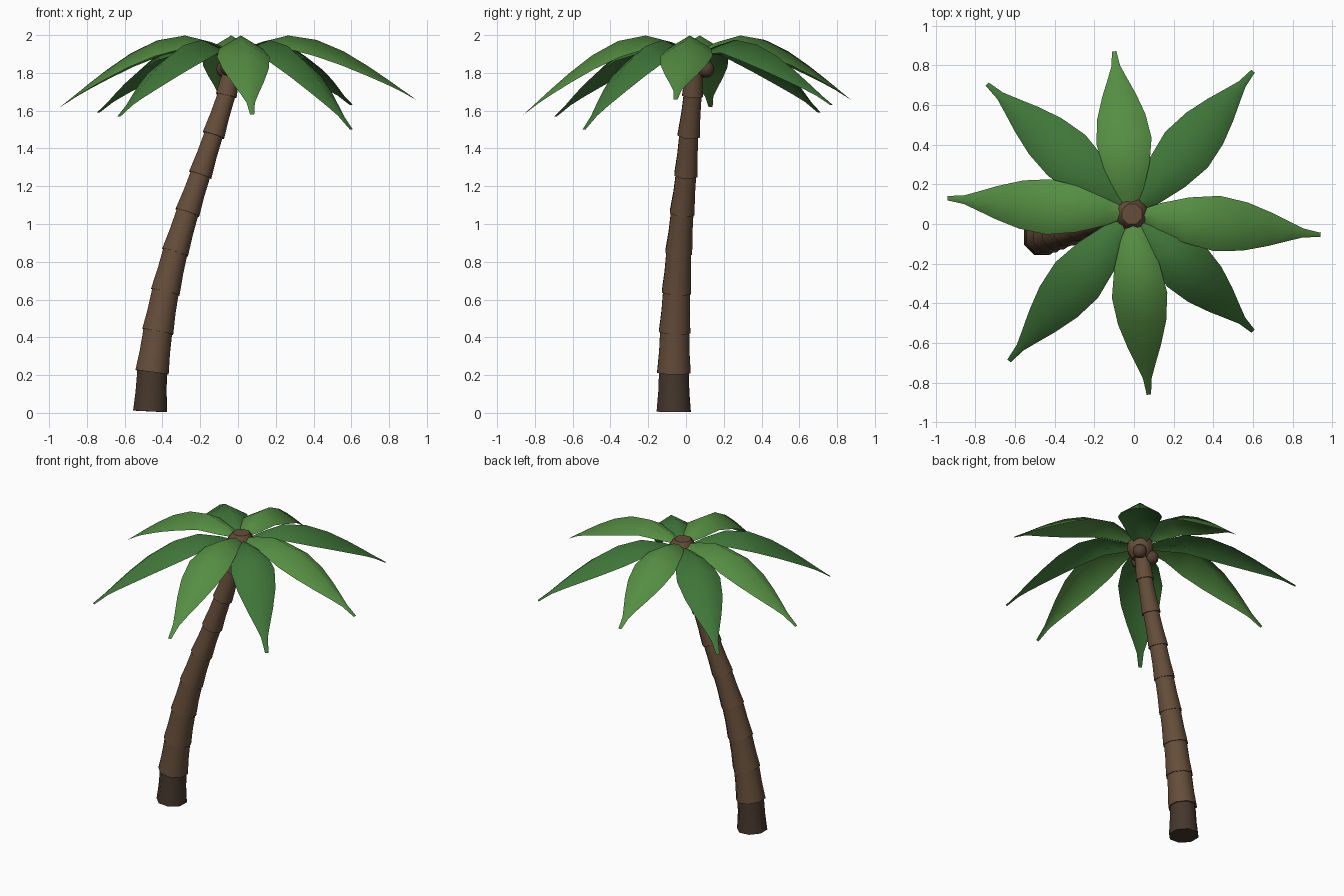
import bpy, bmesh, math
from mathutils import Vector

if "Cube" in bpy.data.objects:
    bpy.data.objects.remove(bpy.data.objects["Cube"])


def material(name, rgb):
    m = bpy.data.materials.new(name)
    m.diffuse_color = (*rgb, 1)
    m.use_nodes = True
    m.node_tree.nodes["Principled BSDF"].inputs["Base Color"].default_value = m.diffuse_color
    return m


bark = material("bark", (0.13, 0.075, 0.042))
dark_bark = material("dark_bark", (0.06, 0.038, 0.025))
nut = material("nut", (0.09, 0.05, 0.033))
light_green = material("light_green", (0.09, 0.27, 0.055))
deep_green = material("deep_green", (0.05, 0.18, 0.04))


def add_object(name, bm, mat, angle=50):
    bmesh.ops.recalc_face_normals(bm, faces=bm.faces)
    me = bpy.data.meshes.new(name)
    bm.to_mesh(me)
    bm.free()
    ob = bpy.data.objects.new(name, me)
    bpy.context.collection.objects.link(ob)
    me.materials.append(mat)
    bpy.ops.object.select_all(action='DESELECT')
    ob.select_set(True)
    bpy.context.view_layer.objects.active = ob
    bpy.ops.object.shade_smooth_by_angle(angle=math.radians(angle))
    return ob


def ring(bm, centre, axis, r, n=8):
    u = Vector((0, 1, 0)).cross(axis).normalized()
    v = axis.cross(u).normalized()
    return [bm.verts.new(centre + r * (math.cos(a) * u + math.sin(a) * v))
            for a in (2 * math.pi * (i + 0.5) / n for i in range(n))]


def loft(bm, rings):
    for a, b in zip(rings, rings[1:]):
        n = len(a)
        for i in range(n):
            bm.faces.new((a[i], a[(i + 1) % n], b[(i + 1) % n], b[i]))
    bm.faces.new(rings[0])
    bm.faces.new(rings[-1])


# Trunk: leaning stack of tapered segments, each overhanging the one below
path = [Vector(p) for p in [
    (-0.465, -0.065, 0.008), (-0.455, -0.064, 0.215), (-0.425, -0.06, 0.43),
    (-0.385, -0.05, 0.64), (-0.333, -0.038, 0.85), (-0.268, -0.02, 1.06),
    (-0.2, 0.0, 1.26), (-0.13, 0.015, 1.47), (-0.062, 0.035, 1.68),
    (-0.012, 0.05, 1.9)]]
radii = [0.098, 0.096, 0.09, 0.084, 0.077, 0.071, 0.067, 0.064, 0.06]
for i, r in enumerate(radii):
    p, q = path[i], path[i + 1]
    axis = (q - p).normalized()
    bm = bmesh.new()
    loft(bm, [ring(bm, p, axis, r),
              ring(bm, p.lerp(q, 0.5), axis, r - 0.009),
              ring(bm, q + axis * 0.01, axis, r - 0.013)])
    add_object(f"trunk_segment_{i + 1}", bm, bark if i else dark_bark)

# Crown hub
hub = Vector((-0.01, 0.05, 0))
bm = bmesh.new()
up = Vector((0, 0, 1))
loft(bm, [ring(bm, hub + up * z, up, r) for z, r in
          [(1.81, 0.05), (1.86, 0.085), (1.91, 0.085), (1.95, 0.055)]])
add_object("crown_hub", bm, bark)

# Coconuts hanging under the crown
for i, (x, y, z) in enumerate([(0.04, 0.105, 1.82), (-0.07, 0.09, 1.82),
                               (-0.05, -0.015, 1.83)]):
    bm = bmesh.new()
    bmesh.ops.create_icosphere(bm, subdivisions=2, radius=0.046)
    bmesh.ops.translate(bm, verts=bm.verts, vec=(x, y, z))
    add_object(f"coconut_{i + 1}", bm, nut)

# Frond stations: distance along, half width, rise below peak, share of tip drop
stations = [(0.03, 0.02, 0.075, 0), (0.14, 0.07, 0.035, 0), (0.29, 0.115, 0.0, 0),
            (0.45, 0.14, 0, 0.07), (0.6, 0.122, 0, 0.25), (0.73, 0.085, 0, 0.47),
            (0.84, 0.046, 0, 0.68), (0.91, 0.022, 0, 0.82), (1, 0.011, 0, 1)]


def frond(name, tip, peak, mat):
    tip = Vector(tip)
    run = Vector((tip.x - hub.x, tip.y - hub.y, 0))
    side = Vector((-run.y, run.x, 0)).normalized()
    bm = bmesh.new()
    rows = []
    for t, w, below, share in stations:
        c = hub + run * t
        c.z = peak - below - (peak - tip.z) * share
        fold = up * (0.6 * w if t < 1 else 0)
        rows.append([bm.verts.new(v) for v in
                     (c - side * w - fold, c, c + side * w - fold)])
    for a, b in zip(rows, rows[1:]):
        for k in range(2):
            bm.faces.new((a[k], b[k], b[k + 1], a[k + 1]))
    ob = add_object(name, bm, mat, 75)
    # make sure the upper side faces up
    if ob.data.polygons[4].normal.z < 0:
        ob.data.flip_normals()


# Fronds: four lighter upper ones and four deeper lower ones between them
upper = [(0.94, -0.055, 1.66), (-0.1, 0.87, 1.66), (-0.94, 0.13, 1.62), (0.075, -0.86, 1.58)]
lower = [(0.6, 0.77, 1.63), (-0.74, 0.705, 1.59), (-0.63, -0.69, 1.57), (0.6, -0.54, 1.5)]
for i, tip in enumerate(upper):
    frond(f"upper_frond_{i + 1}", tip, 1.998, light_green)
for i, tip in enumerate(lower):
    frond(f"lower_frond_{i + 1}", tip, 1.975, deep_green)
